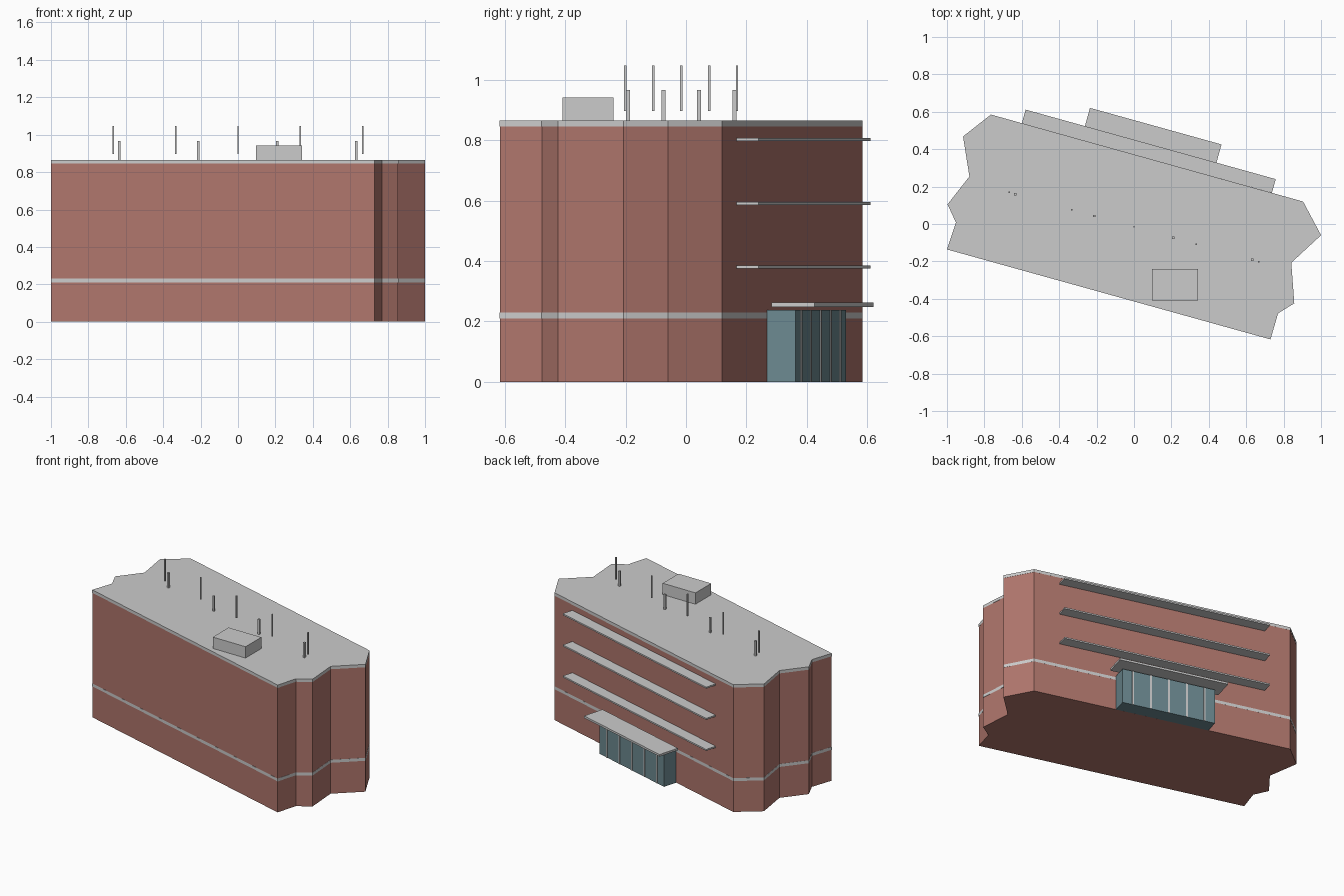
import bpy, bmesh, math
from mathutils import Matrix, Vector

if "Cube" in bpy.data.objects:
    bpy.data.objects.remove(bpy.data.objects["Cube"])

SLOPE = math.radians(-15.53)   # long walls run at this angle
ROT = Matrix.Rotation(SLOPE, 4, 'Z')
MID, WALL = -0.028, 0.358      # entrance centre and back wall, in the turned frame
OUTLINE = [(-1.0, -0.136), (0.73, -0.617), (0.77, -0.478), (0.857, -0.424),
           (0.841, -0.207), (1.0, -0.06), (0.904, 0.12), (-0.765, 0.585),
           (-0.914, 0.468), (-0.88, 0.254), (-0.997, 0.105), (-0.952, 0.008)]


def material(name, color):
    mat = bpy.data.materials.new(name)
    mat.diffuse_color = (*color, 1)
    mat.use_nodes = True
    mat.node_tree.nodes["Principled BSDF"].inputs["Base Color"].default_value = mat.diffuse_color
    return mat


def finish(name, bm, mat=None):
    bmesh.ops.recalc_face_normals(bm, faces=bm.faces)
    mesh = bpy.data.meshes.new(name)
    bm.to_mesh(mesh)
    bm.free()
    obj = bpy.data.objects.new(name, mesh)
    bpy.context.collection.objects.link(obj)
    if mat:
        mesh.materials.append(mat)
    return obj


def slab(name, z0, z1, scale=1.0, mat=None):
    """Extrude the building outline between two heights."""
    bm = bmesh.new()
    face = bm.faces.new([bm.verts.new((x * scale, y * scale, z0)) for x, y in OUTLINE])
    ext = bmesh.ops.extrude_face_region(bm, geom=[face], use_keep_orig=True)
    verts = [g for g in ext['geom'] if isinstance(g, bmesh.types.BMVert)]
    bmesh.ops.translate(bm, verts=verts, vec=(0, 0, z1 - z0))
    return finish(name, bm, mat)


def box(name, lo, hi, mat=None, turned=False):
    lo, hi = Vector(lo), Vector(hi)
    bm = bmesh.new()
    bmesh.ops.create_cube(bm, size=1)
    bmesh.ops.scale(bm, vec=hi - lo, verts=bm.verts)
    bmesh.ops.translate(bm, vec=(lo + hi) / 2, verts=bm.verts)
    obj = finish(name, bm, mat)
    if turned:
        obj.matrix_world = ROT
    return obj


def post(name, x, y, half, z0, z1):
    box(name, (x - half, y - half, z0), (x + half, y + half, z1))


brick = material("brick", (0.43, 0.18, 0.15))
glass = material("glass", (0.15, 0.25, 0.28))

# Main block, stone band and roof slab
slab("brick_walls", 0, 0.845, 0.999, brick)
slab("stone_band", 0.21, 0.23)
slab("roof_slab", 0.845, 0.865)

# Sunshade ledges along the back wall
for i, z in enumerate((0.38, 0.591, 0.803)):
    box(f"ledge_{i + 1}", (MID - 0.694, WALL, z - 0.005), (MID + 0.694, 0.434, z + 0.005),
        turned=True)

# Glazed entrance with mullions and canopy
box("entrance_glass", (MID - 0.312, WALL, 0), (MID + 0.312, 0.455, 0.238), glass, True)
for i in range(-2, 3):
    u = MID + i * 0.121
    box(f"mullion_{i + 3}", (u - 0.006, 0.452, 0), (u + 0.006, 0.458, 0.238), turned=True)
box("entrance_canopy", (MID - 0.365, 0.388, 0.248), (MID + 0.365, 0.535, 0.262), turned=True)

# Roof plant box
box("roof_unit", (0.097, -0.409, 0.865), (0.343, -0.24, 0.942))

# Vent posts and antenna rods along the middle of the roof
for i in range(4):
    x = -0.635 + i * 0.4227
    post(f"vent_post_{i + 1}", x, -0.016 - 0.2775 * x, 0.0065, 0.865, 0.967)
for i in range(5):
    x = (i - 2) / 3
    post(f"antenna_{i + 1}", x, -0.016 - 0.2775 * x, 0.004, 0.897, 1.047)
